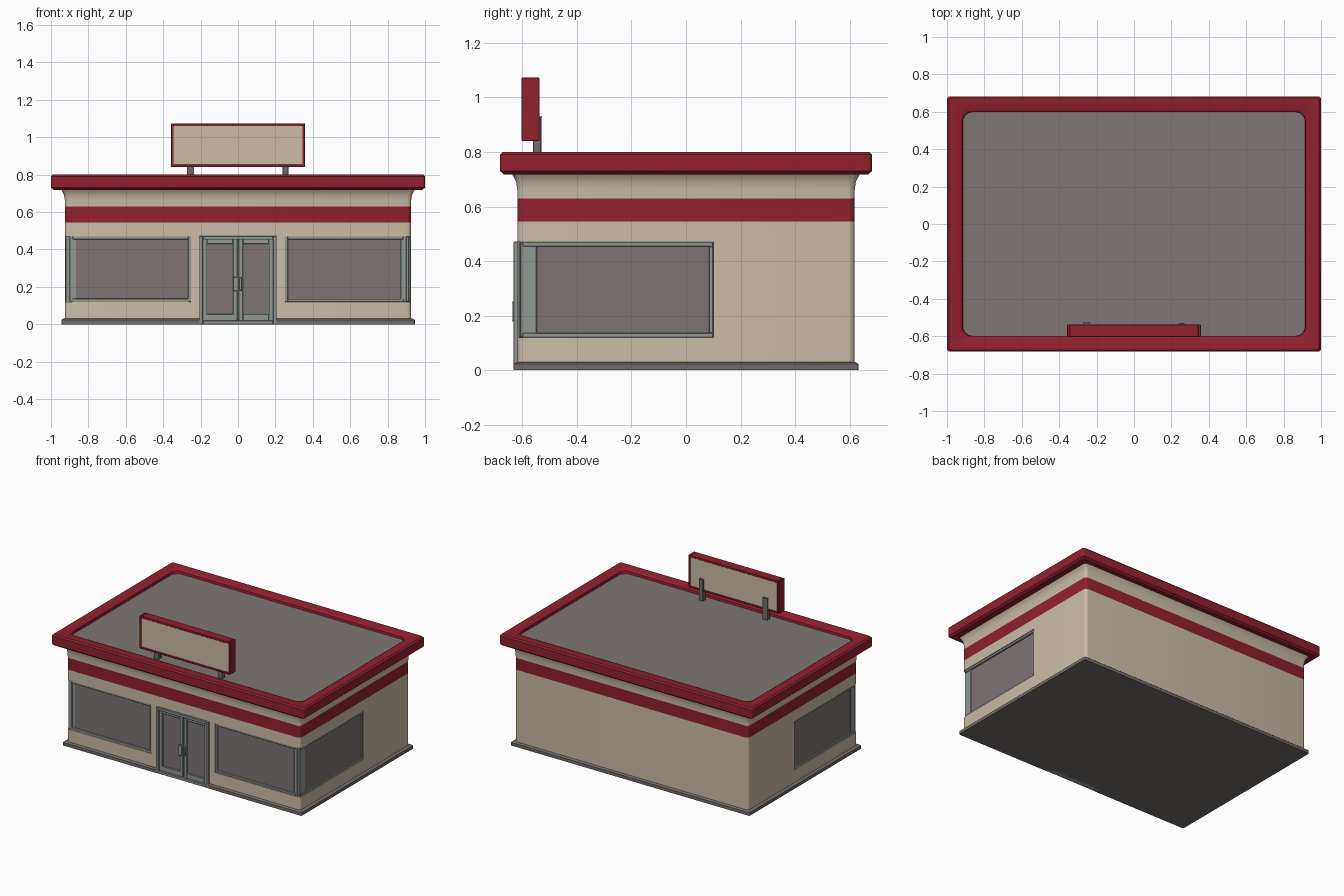
import bpy, bmesh, math

if "Cube" in bpy.data.objects:
    bpy.data.objects.remove(bpy.data.objects["Cube"])


def material(name, rgb):
    m = bpy.data.materials.new(name)
    m.diffuse_color = (*rgb, 1)
    m.use_nodes = True
    m.node_tree.nodes["Principled BSDF"].inputs["Base Color"].default_value = m.diffuse_color
    return m


CREAM = material("cream wall", (0.60, 0.51, 0.385))
RED = material("red trim", (0.29, 0.015, 0.027))
ROOF = material("roof grey", (0.21, 0.182, 0.176))
GLASS = material("window glass", (0.205, 0.178, 0.174))
FRAME = material("frame grey green", (0.28, 0.31, 0.29))
BASE = material("base grey", (0.17, 0.152, 0.145))


def add_object(name, bm, mats, smooth=False):
    bmesh.ops.recalc_face_normals(bm, faces=bm.faces)
    me = bpy.data.meshes.new(name)
    bm.to_mesh(me)
    bm.free()
    for m in mats:
        me.materials.append(m)
    ob = bpy.data.objects.new(name, me)
    bpy.context.collection.objects.link(ob)
    bpy.ops.object.select_all(action='DESELECT')
    bpy.context.view_layer.objects.active = ob
    ob.select_set(True)
    if smooth:
        bpy.ops.object.shade_smooth_by_angle(angle=math.radians(35))
    return ob


def boxes(name, spans, mat, bevel=0.0, side=1):
    """Boxes given as (x0, x1, y0, y1, z0, z1); side=-1 mirrors across x."""
    bm = bmesh.new()
    for x0, x1, y0, y1, z0, z1 in spans:
        vs = bmesh.ops.create_cube(bm, size=1)["verts"]
        for v in vs:
            v.co = (side * ((x0 + x1) / 2 + v.co.x * (x1 - x0)),
                    (y0 + y1) / 2 + v.co.y * (y1 - y0),
                    (z0 + z1) / 2 + v.co.z * (z1 - z0))
    if bevel:
        bmesh.ops.bevel(bm, geom=bm.edges[:], offset=bevel, segments=1, affect='EDGES')
    return add_object(name, bm, [mat])


def loft(name, sections, mats, rule=None, smooth=True):
    """Rounded rectangles (half x, half y, z, corner radius) joined bottom to top."""
    bm = bmesh.new()
    rings = []
    for hx, hy, z, r in sections:
        ring = []
        for q, (sx, sy) in enumerate(((1, 1), (-1, 1), (-1, -1), (1, -1))):
            for i in range(6):
                a = math.pi / 2 * (q + i / 5)
                ring.append(bm.verts.new((sx * (hx - r) + r * math.cos(a),
                                          sy * (hy - r) + r * math.sin(a), z)))
        rings.append(ring)
    n = len(rings[0])
    for a, b in zip(rings, rings[1:]):
        for i in range(n):
            j = (i + 1) % n
            bm.faces.new((a[i], a[j], b[j], b[i]))
    bm.faces.new(rings[0][::-1])
    top = bm.faces.new(rings[-1])
    for f in bm.faces:
        f.material_index = rule(f, f is top) if rule else 0
    return add_object(name, bm, mats, smooth)


def cut(ob, span, side=1):
    cutter = boxes("cutter", [span], ob.data.materials[0], side=side)
    if side < 0:
        cutter.data.update()
    mod = ob.modifiers.new("cut", 'BOOLEAN')
    mod.operation, mod.solver, mod.object = 'DIFFERENCE', 'EXACT', cutter
    bpy.context.view_layer.objects.active = ob
    bpy.ops.object.modifier_apply(modifier=mod.name)
    bpy.data.objects.remove(cutter)


def frame_spans(x0, x1, z0, z1, y0, y1, t, bottom=None):
    b = bottom or t
    return [(x0, x0 + t, y0, y1, z0, z1), (x1 - t, x1, y0, y1, z0, z1),
            (x0 + t, x1 - t, y0, y1, z1 - t, z1), (x0 + t, x1 - t, y0, y1, z0, z0 + b)]


# Base slab
base = loft("base_slab", [(0.945, 0.632, 0, 0.008), (0.945, 0.632, 0.022, 0.008),
                          (0.935, 0.622, 0.03, 0.01)], [BASE])

# Walls with a painted stripe and a coved top
wall_profile = [(0.925, 0.618, 0.025), (0.925, 0.618, 0.545), (0.925, 0.618, 0.63),
                (0.926, 0.619, 0.665), (0.930, 0.623, 0.69), (0.938, 0.631, 0.708),
                (0.95, 0.643, 0.725)]
walls = loft("walls", [(x, y, z, 0.022) for x, y, z in wall_profile], [CREAM, RED],
             lambda f, top: int(0.55 < f.calc_center_median().z < 0.62 and not top
                                and len(f.verts) == 4))

# Recesses for the corner windows and the door
for s in (1, -1):
    cut(walls, (0.25, 1.1, -1, -0.598, 0.12, 0.47), s)
    cut(walls, (0.904, 1.1, -1, 0.10, 0.12, 0.47), s)
for part in (walls, base):
    cut(part, (-0.205, 0.205, -1, -0.598, -0.1, 0.47))

# Roof edge with its sunken deck
loft("roof", [(0.92, 0.61, 0.718, 0.02), (0.985, 0.668, 0.718, 0.01),
              (1.0, 0.682, 0.73, 0.015), (1.0, 0.682, 0.79, 0.015),
              (0.99, 0.673, 0.80, 0.015), (0.93, 0.613, 0.80, 0.04),
              (0.918, 0.60, 0.792, 0.05), (0.915, 0.598, 0.775, 0.05)],
     [RED, ROOF], lambda f, top: int(top))

# Corner windows on both sides
for s, label in ((1, "right"), (-1, "left")):
    boxes(f"front_window_frame_{label}",
          frame_spans(0.25, 0.90, 0.12, 0.47, -0.614, -0.59, 0.016), FRAME, 0.002, s)
    boxes(f"front_window_glass_{label}", [(0.26, 0.89, -0.604, -0.597, 0.13, 0.46)],
          GLASS, side=s)
    boxes(f"corner_post_{label}", [(0.868, 0.914, -0.608, -0.547, 0.12, 0.47)],
          FRAME, 0.003, s)
    t = 0.016
    boxes(f"side_window_frame_{label}",
          [(0.895, 0.921, -0.60, 0.10, 0.12, 0.12 + t), (0.895, 0.921, -0.60, 0.10, 0.47 - t, 0.47),
           (0.895, 0.921, 0.10 - t, 0.10, 0.12 + t, 0.47 - t)], FRAME, 0.002, s)
    boxes(f"side_window_glass_{label}", [(0.903, 0.910, -0.59, 0.09, 0.13, 0.46)],
          GLASS, side=s)

# Double door
boxes("door_frame", [(-0.207, -0.187, -0.632, -0.59, 0, 0.472), (0.187, 0.207, -0.632, -0.59, 0, 0.472),
                     (-0.187, 0.187, -0.632, -0.59, 0.452, 0.472),
                     (-0.187, 0.187, -0.632, -0.59, 0, 0.02)], FRAME, 0.002)
for s, label in ((1, "right"), (-1, "left")):
    boxes(f"door_leaf_{label}",
          frame_spans(0.003, 0.189, 0.018, 0.454, -0.618, -0.595, 0.024, 0.035), FRAME, 0.002, s)
    boxes(f"door_glass_{label}", [(0.02, 0.175, -0.608, -0.60, 0.04, 0.44)], GLASS, side=s)
    boxes(f"door_handle_{label}", [(0.006, 0.022, -0.636, -0.612, 0.18, 0.25)], FRAME, 0.003, s)

# Rooftop sign: red case with blank cream panels, on two posts
boxes("sign_case", [(-0.355, 0.355, -0.595, -0.545, 0.85, 1.06)]
      + frame_spans(-0.358, 0.358, 0.84, 1.073, -0.603, -0.538, 0.014), RED, 0.002)
boxes("sign_panels", [(-0.346, 0.346, -0.599, -0.594, 0.852, 1.061),
                      (-0.346, 0.346, -0.546, -0.541, 0.852, 1.061)], CREAM)
for s, label in ((1, "right"), (-1, "left")):
    boxes(f"sign_post_{label}", [(0.238, 0.27, -0.562, -0.530, 0.77, 0.93)], BASE, 0.003, s)
